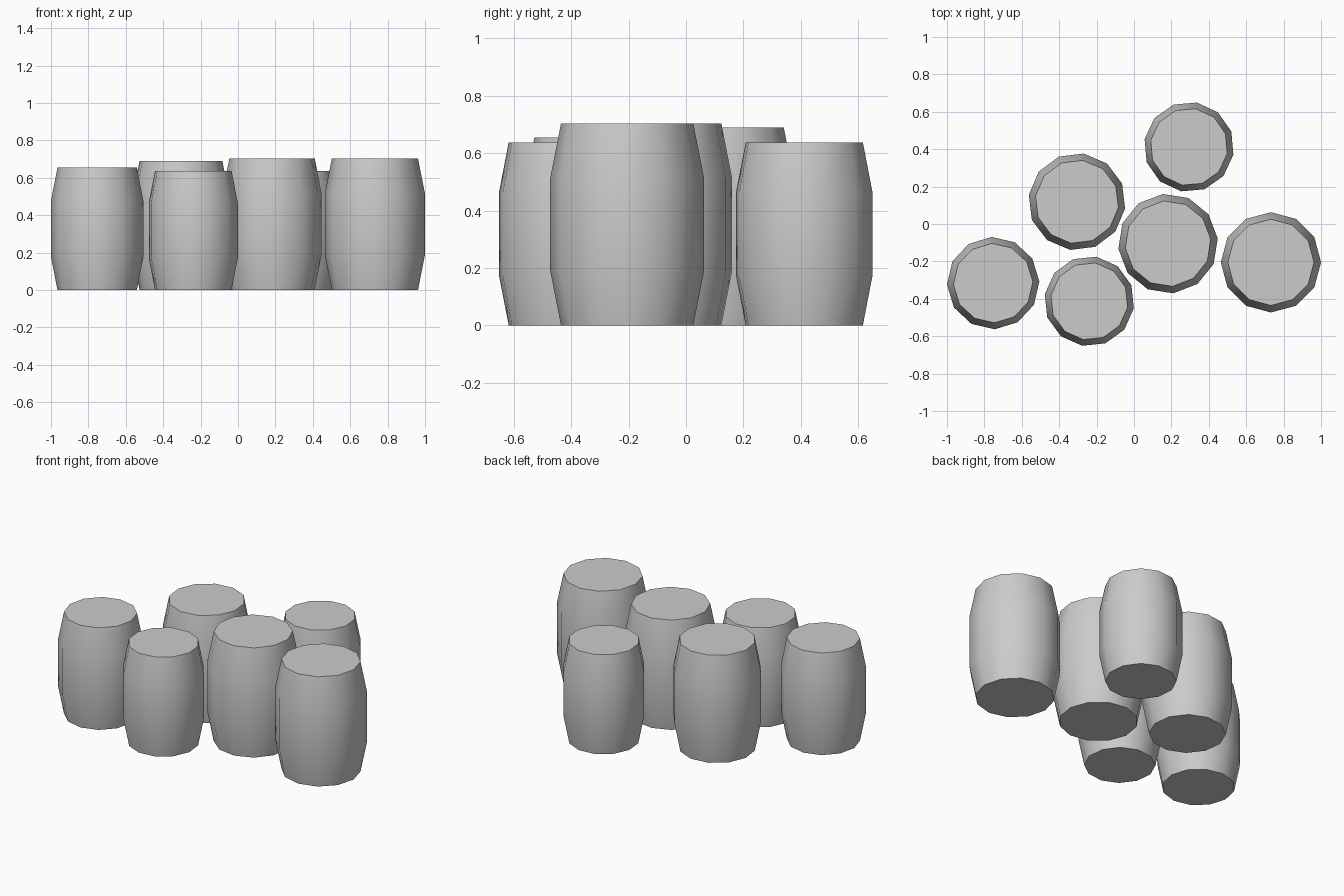
import bpy, bmesh, math

if "Cube" in bpy.data.objects:
    bpy.data.objects.remove(bpy.data.objects["Cube"])

SIDES = 12
# barrel profile: (radius factor, height factor)
PROFILE = [(0.86, 0.0), (1.0, 0.27), (1.0, 0.73), (0.86, 1.0)]

# centre x, centre y, belly radius, height, turn in degrees
BARRELS = [
    (-0.753, -0.316, 0.247, 0.654, 2),
    (-0.305, 0.119, 0.260, 0.690, 22),
    (-0.239, -0.413, 0.241, 0.637, 21),
    (0.182, -0.105, 0.267, 0.703, 6),
    (0.294, 0.412, 0.241, 0.637, 20),
    (0.732, -0.205, 0.268, 0.703, 0),
]


def make_barrel(name, x, y, radius, height, turn):
    bm = bmesh.new()
    # stacked rings of the bulging profile
    rings = []
    for rf, hf in PROFILE:
        ring = []
        for i in range(SIDES):
            a = 2 * math.pi * i / SIDES
            ring.append(bm.verts.new((radius * rf * math.cos(a),
                                      radius * rf * math.sin(a), height * hf)))
        rings.append(ring)
    # staves
    for low, high in zip(rings, rings[1:]):
        for i in range(SIDES):
            j = (i + 1) % SIDES
            bm.faces.new((low[i], low[j], high[j], high[i]))
    # flat bottom and lid
    bm.faces.new(rings[0][::-1])
    bm.faces.new(rings[-1])
    mesh = bpy.data.meshes.new(name)
    bm.to_mesh(mesh)
    bm.free()
    obj = bpy.data.objects.new(name, mesh)
    obj.location = (x, y, 0)
    obj.rotation_euler.z = math.radians(turn)
    bpy.context.collection.objects.link(obj)
    # smooth staves, sharp rims
    bpy.ops.object.select_all(action='DESELECT')
    obj.select_set(True)
    bpy.context.view_layer.objects.active = obj
    bpy.ops.object.shade_smooth_by_angle(angle=math.radians(40))


for n, spec in enumerate(BARRELS, 1):
    make_barrel(f"barrel_{n}", *spec)
